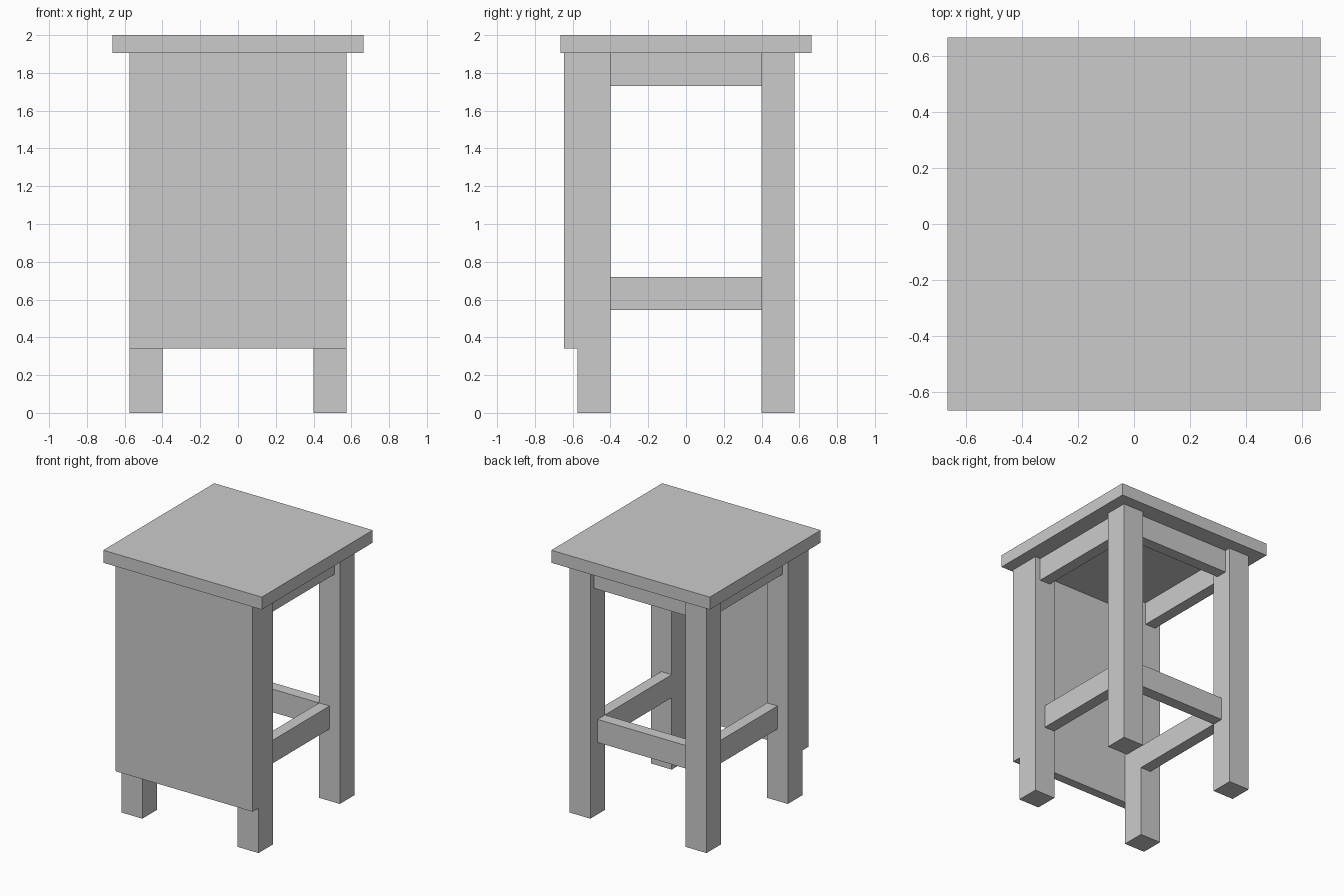
import bpy

if "Cube" in bpy.data.objects:
    bpy.data.objects.remove(bpy.data.objects["Cube"])


def box(name, lo, hi):
    """Axis-aligned box between two corners."""
    c = [(a + b) / 2 for a, b in zip(lo, hi)]
    bpy.ops.mesh.primitive_cube_add(size=1, location=c)
    ob = bpy.context.object
    ob.name = name
    ob.scale = [b - a for a, b in zip(lo, hi)]
    bpy.ops.object.transform_apply(location=False, rotation=False, scale=True)
    return ob


IN, OUT = 0.40, 0.575      # inner and outer faces of the legs
TOP_Z = 1.905              # underside of the top

# Square top
box("table_top", (-0.665, -0.665, TOP_Z), (0.665, 0.665, 2.0))

# Front panel, fixed to the front of the legs
box("front_panel", (-OUT, -0.645, 0.34), (OUT, -OUT, TOP_Z))

# Four legs
for sx, side in ((-1, "left"), (1, "right")):
    for sy, end in ((-1, "front"), (1, "back")):
        x, y = sorted((sx * IN, sx * OUT)), sorted((sy * IN, sy * OUT))
        box(f"{end}_{side}_leg", (x[0], y[0], 0), (x[1], y[1], TOP_Z))

# Aprons under the top and lower rails, on left, right and back
for part, a, b, z0, z1 in (("apron", 0.442, 0.53, 1.73, TOP_Z),
                           ("lower_rail", 0.40, 0.488, 0.545, 0.72)):
    for s, side in ((-1, "left"), (1, "right")):
        x = sorted((s * a, s * b))
        box(f"{side}_{part}", (x[0], -IN, z0), (x[1], IN, z1))
    box(f"back_{part}", (-IN, a, z0), (IN, b, z1))
